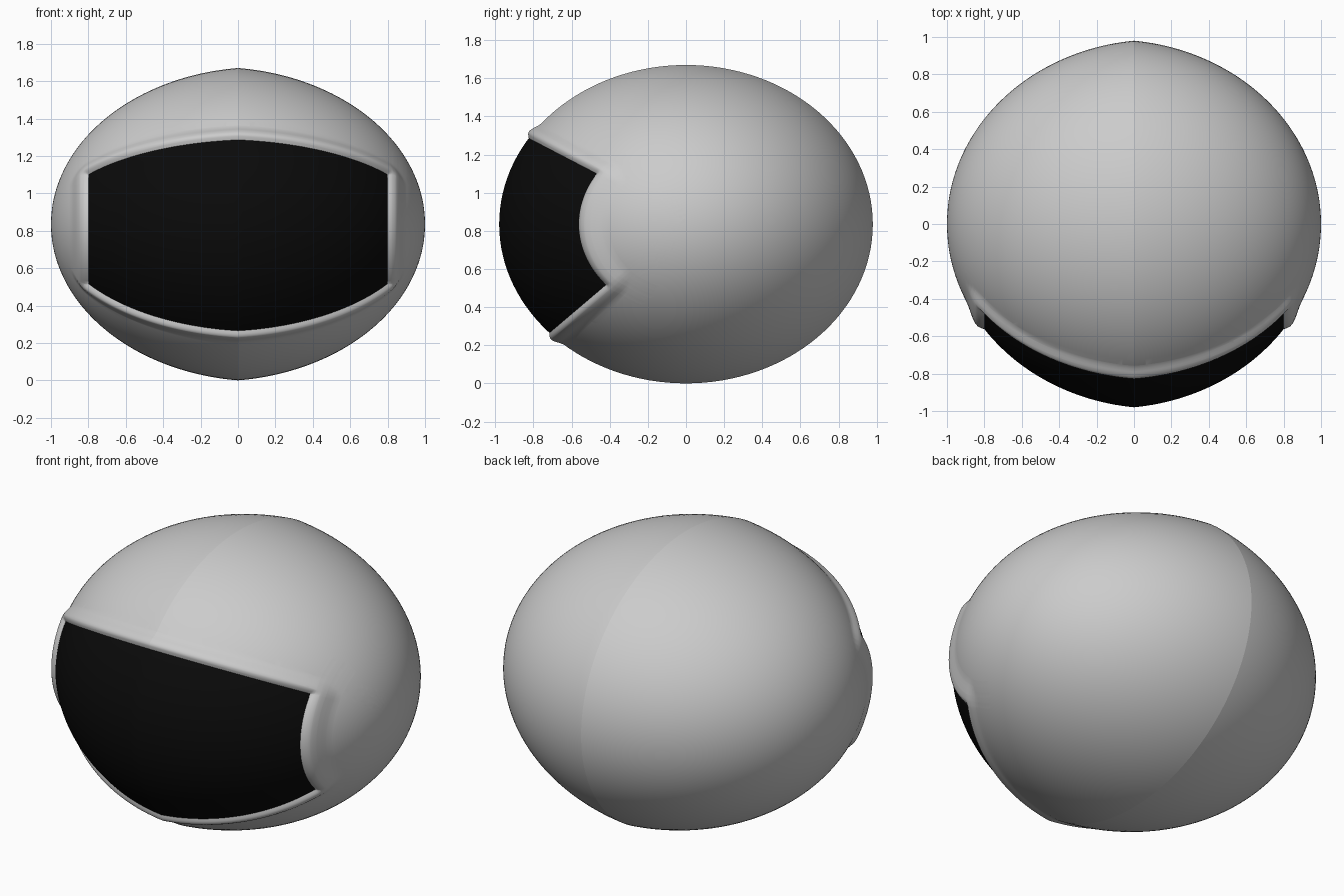
import bpy, bmesh, math
from mathutils import Vector, Matrix

if "Cube" in bpy.data.objects:
    bpy.data.objects.remove(bpy.data.objects["Cube"])

# Each half is an off-centre ellipsoid cut at x = 0, giving the faint centre crease
SHIFT, ZC = 0.12, 0.835
A = 1 + SHIFT
K = math.sqrt(1 - (SHIFT / A) ** 2)
B, C = 0.98 / K, 0.835 / K

# Planes bounding the face opening: side, sloped top, sloped bottom (normals point outwards)
PLANES = [(Vector((0.8, 0, 0)), Vector((1, 0, 0))),
          (Vector((0, -0.823, 1.285)), Vector((0, 0.185, 0.355)).normalized()),
          (Vector((0, -0.716, 0.265)), Vector((0, 0.250, -0.294)).normalized())]
RIM, FADE, HEIGHT = 0.028, 0.10, 0.021
OFFSETS = [0, 0.005, 0.012, 0.02, 0.028, 0.038, 0.05, 0.065, 0.08, 0.1]


def opening_distance(p):
    if p.y > 0:
        return 1.0
    d = [(p - o).dot(n) for o, n in PLANES]
    if max(d) <= 0:
        return max(d)
    return math.sqrt(sum(max(v, 0) ** 2 for v in d))


def lip_height(d):
    if d <= 0 or d >= FADE:
        return 0.0
    if d < RIM:
        return HEIGHT * math.sin(d / RIM * math.pi / 2)
    t = (d - RIM) / (FADE - RIM)
    return HEIGHT * (1 - t * t * (3 - 2 * t))


def build(name, inside):
    bm = bmesh.new()
    bmesh.ops.create_uvsphere(bm, u_segments=128, v_segments=96, radius=1)
    bm.transform(Matrix.Translation((-SHIFT, 0, ZC)) @ Matrix.Diagonal((A, B, C, 1))
                 @ Matrix.Rotation(math.pi / 2, 4, 'Y'))

    def cut(co, no, faces, **kw):
        es = {e for f in faces for e in f.edges}
        vs = {v for f in faces for v in f.verts}
        bmesh.ops.bisect_plane(bm, geom=list(faces) + list(es) + list(vs),
                               dist=1e-5, plane_co=co, plane_no=no, **kw)

    cut((0, 0, 0), (1, 0, 0), bm.faces[:], clear_inner=True)
    # Cut the opening outline and support loops for the lip
    for o, n in PLANES:
        for off in (OFFSETS[:1] if inside else OFFSETS):
            near = [f for f in bm.faces if opening_distance(f.calc_center_median()) < 0.2]
            cut(o + n * off, n, near)
    drop = [f for f in bm.faces if (opening_distance(f.calc_center_median()) < 0) != inside]
    bmesh.ops.delete(bm, geom=drop, context='FACES')
    # Raise the rolled lip around the opening
    if not inside:
        for v in bm.verts:
            h = lip_height(opening_distance(v.co))
            if h > 0:
                n = Vector(((v.co.x + SHIFT) / A ** 2, v.co.y / B ** 2, (v.co.z - ZC) / C ** 2))
                if v.co.x < 1e-4:
                    n.x = 0
                v.co += n.normalized() * h
    for f in bm.faces:
        f.smooth = True
    me = bpy.data.meshes.new(name)
    bm.to_mesh(me)
    bm.free()
    ob = bpy.data.objects.new(name, me)
    bpy.context.collection.objects.link(ob)
    m = ob.modifiers.new("mirror", 'MIRROR')
    m.use_mirror_merge = inside
    return ob


# Grey outer shell
build("helmet_shell", False)

# Black visor filling the opening
visor = build("visor", True)
mat = bpy.data.materials.new("visor_black")
mat.diffuse_color = (0.003, 0.003, 0.003, 1)
mat.use_nodes = True
mat.node_tree.nodes["Principled BSDF"].inputs["Base Color"].default_value = mat.diffuse_color
visor.data.materials.append(mat)
